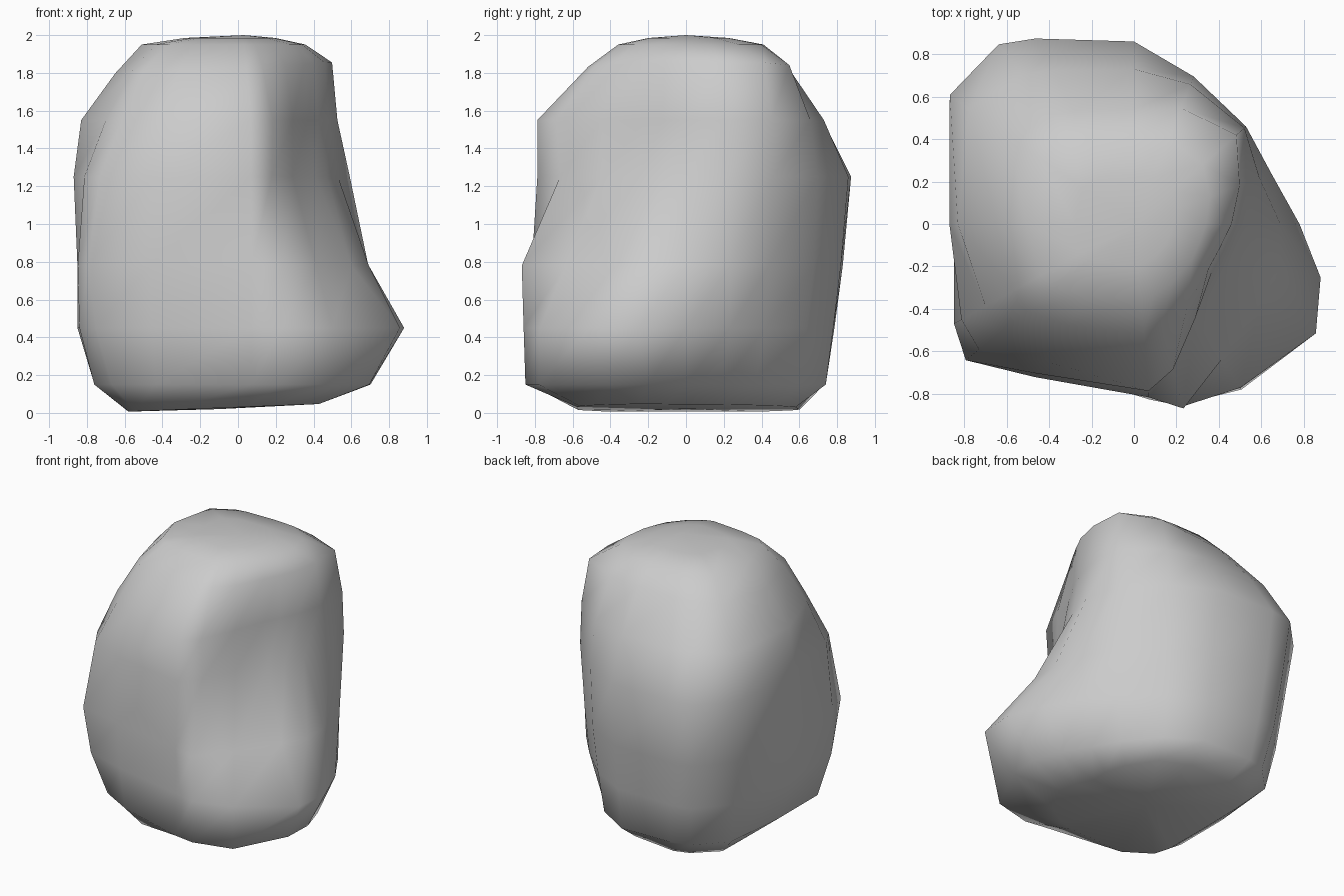
import bpy, bmesh
from math import sin, cos, radians

# Boulder outline: compass angles of its corners, then height, tilt along x, and radii per level
ANGLES = [0, 20, 41, 68, 90, 118, 127, 145, 180, 209, 219, 237, 275, 285, 303, 329, 344]
N = len(ANGLES)
LEVELS = [(0.03, .04), (0.15, 0), (0.45, 0), (0.78, 0), (1.25, 0), (1.55, 0), (1.83, .05), (1.95, 0)]
RADII = [
    [.35, .38, .42, .52, .58, .68, .70, .70, .58, .66, .70, .68, .58, .58, .56, .50, .42],
    [.64, .56, .56, .64, .74, .83, .87, .87, .76, .87, .86, .80, .83, .88, .93, .81, .73],
    [.78, .68, .64, .69, .78, .89, .95, .94, .85, .96, .97, .84, .82, .89, .92, 1.0, .915],
    [.69, .69, .67, .73, .82, .94, 1.0, .99, .85, .97, 1.02, .86, .82, .90, .76, .70, .72],
    [.53, .63, .70, .75, .86, .99, 1.06, 1.06, .87, .93, .94, .84, .79, .69, .53, .48, .49],
    [.48, .56, .69, .71, .73, .82, .88, .95, .83, .80, .79, .77, .79, .71, .53, .43, .44],
    [.46, .53, .64, .59, .54, .60, .64, .71, .65, .65, .65, .57, .52, .50, .46, .41, .42],
    [.34, .38, .43, .43, .41, .46, .49, .54, .51, .50, .48, .40, .36, .35, .33, .32, .32],
]


def ring(bm, z, tilt, radii):
    verts = []
    for a, r in zip(ANGLES, radii):
        x, y = r * cos(radians(a)), r * sin(radians(a))
        verts.append(bm.verts.new((x, y, z + tilt * x)))
    return verts


def cap(bm, verts, pole):
    p = bm.verts.new(pole)
    for i in range(N):
        bm.faces.new((verts[i], verts[(i + 1) % N], p))


bm = bmesh.new()

# Side walls: base tilted slightly up to the right, plus a small crown ring
rings = [ring(bm, z, t, r) for (z, t), r in zip(LEVELS, RADII)]
rings.append(ring(bm, 1.985, 0, [r * 0.55 for r in RADII[-1]]))
for lo, hi in zip(rings, rings[1:]):
    for i in range(N):
        j = (i + 1) % N
        bm.faces.new((lo[i], lo[j], hi[j], hi[i]))

# Underside and crown
cap(bm, rings[0], (-0.1, 0, 0.02))
cap(bm, rings[-1], (0.03, 0, 2.0))

bmesh.ops.recalc_face_normals(bm, faces=bm.faces)
mesh = bpy.data.meshes.new("boulder")
bm.to_mesh(mesh)
bm.free()
for p in mesh.polygons:
    p.use_smooth = True
boulder = bpy.data.objects.new("boulder", mesh)
bpy.context.collection.objects.link(boulder)
